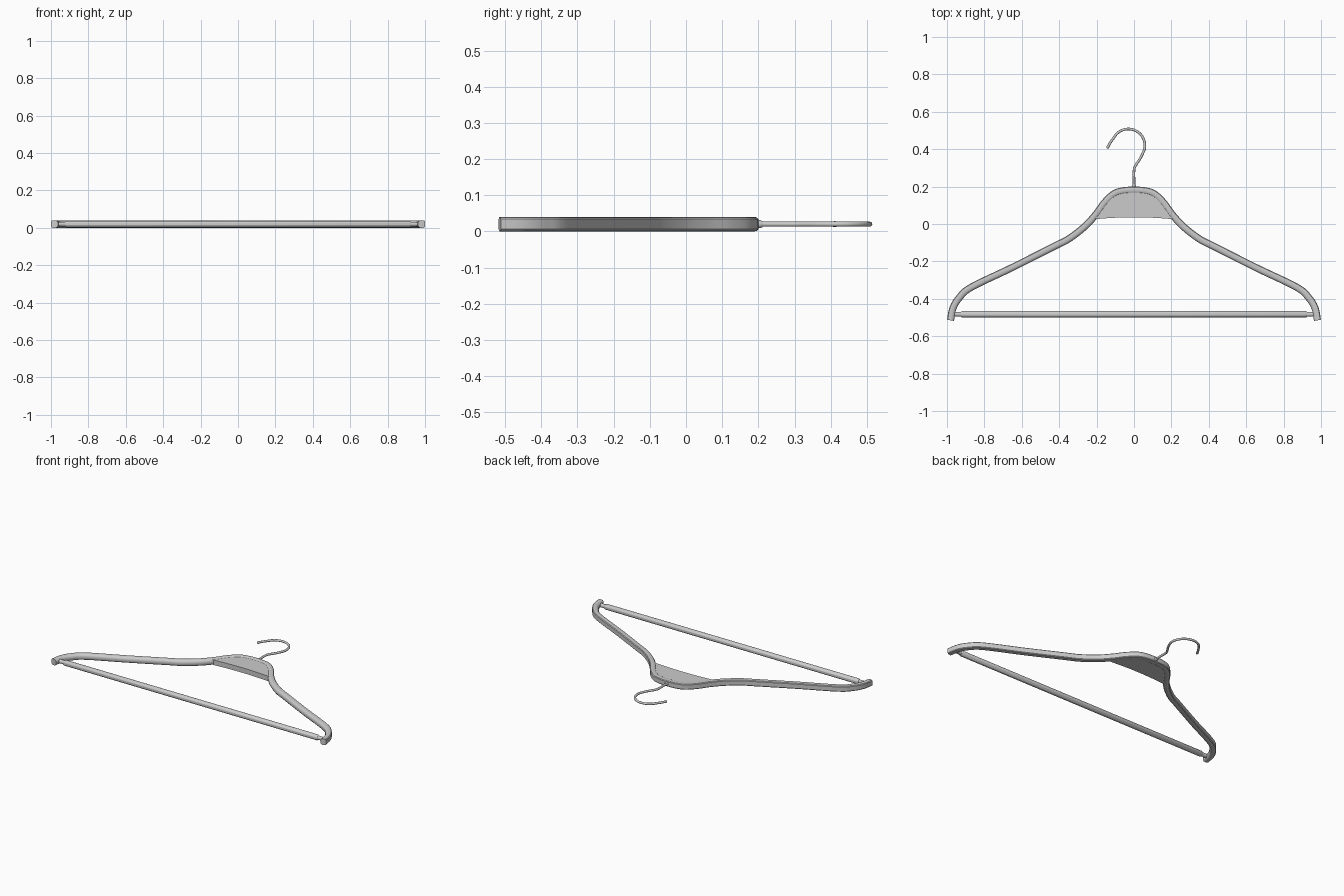
import bpy, bmesh, math
from mathutils import Vector

if "Cube" in bpy.data.objects:
    bpy.data.objects.remove(bpy.data.objects["Cube"])

Z = 0.02  # mid height of the whole hanger


def spline(pts, n=6):
    """Smooth Catmull-Rom path through 2D points."""
    p = [Vector(q) for q in pts]
    p = [2 * p[0] - p[1]] + p + [2 * p[-1] - p[-2]]
    out = []
    for i in range(1, len(p) - 2):
        a, b, c, d = p[i - 1:i + 3]
        for k in range(n):
            t = k / n
            out.append(0.5 * (2 * b + (c - a) * t + (2 * a - 5 * b + 4 * c - d) * t * t
                              + (3 * b - a - 3 * c + d) * t ** 3))
    return out + [p[-2]]


def finish(name, bm, angle=35):
    bmesh.ops.recalc_face_normals(bm, faces=bm.faces)
    me = bpy.data.meshes.new(name)
    bm.to_mesh(me)
    bm.free()
    ob = bpy.data.objects.new(name, me)
    bpy.context.collection.objects.link(ob)
    bpy.context.view_layer.objects.active = ob
    ob.select_set(True)
    bpy.ops.object.shade_smooth_by_angle(angle=math.radians(angle))
    ob.select_set(False)
    return ob


def sweep(name, path, section, scales=None):
    """Sweep a closed (sideways, up) section along a flat path."""
    bm = bmesh.new()
    rings = []
    for i, p in enumerate(path):
        t = (path[min(i + 1, len(path) - 1)] - path[max(i - 1, 0)]).normalized()
        side = Vector((-t.y, t.x))
        s = scales[i] if scales else 1
        rings.append([bm.verts.new((p.x + side.x * u * s, p.y + side.y * u * s, Z + v * s))
                      for u, v in section])
    n = len(section)
    for a, b in zip(rings, rings[1:]):
        for j in range(n):
            bm.faces.new((a[j], a[(j + 1) % n], b[(j + 1) % n], b[j]))
    bm.faces.new(rings[0])
    bm.faces.new(rings[-1])
    return finish(name, bm)


def circle(r, n):
    return [(r * math.cos(2 * math.pi * k / n), r * math.sin(2 * math.pi * k / n))
            for k in range(n)]


# shoulder frame: one rounded band running tip to tip (outer side is +u)
half = [(0.06, 0.177), (0.108, 0.161), (0.157, 0.115), (0.205, 0.05), (0.265, -0.015),
        (0.35, -0.08), (0.43, -0.121), (0.65, -0.232), (0.87, -0.338), (0.935, -0.395),
        (0.968, -0.45), (0.981, -0.515)]
frame_path = spline([(-x, y) for x, y in reversed(half)] + [(0, 0.181)] + half)
band = [(0.019, -0.014), (0.019, 0.014), (0.015, 0.0185), (0.008, 0.02), (-0.006, 0.02),
        (-0.014, 0.016), (-0.019, 0.008), (-0.019, -0.008), (-0.014, -0.016),
        (-0.006, -0.02), (0.008, -0.02), (0.015, -0.0185)]
sweep("shoulder_frame", frame_path, band)

# neck plate: fills the hump, with a gently arched lower edge
bm = bmesh.new()
edge = [p for p in frame_path if p.y > 0.028]
x0 = edge[-1].x
edge += [Vector((x, 0.036 - 0.012 * (x / x0) ** 2))
         for x in [x0 * (1 - k / 6) for k in range(1, 12)]]
face = bm.faces.new([bm.verts.new((p.x, p.y, Z - 0.0165)) for p in edge])
ext = bmesh.ops.extrude_face_region(bm, geom=[face])
bmesh.ops.translate(bm, vec=(0, 0, 0.033),
                    verts=[v for v in ext["geom"] if isinstance(v, bmesh.types.BMVert)])
finish("neck_plate", bm)

# trouser bar: fluted rod with narrower pegs at both ends
flutes = 32
fluted = []
for k in range(flutes):
    r = 0.0178 if k % 4 else 0.0163
    a = 2 * math.pi * k / flutes
    fluted.append((r * math.cos(a), r * math.sin(a)))
bar_x = [-0.925, -0.918, 0.918, 0.925]
sweep("trouser_bar", [Vector((x, -0.483)) for x in bar_x], fluted, [0.8, 1, 1, 0.8])
for s, side in ((-1, "left"), (1, "right")):
    sweep("bar_peg_" + side, [Vector((s * x, -0.483)) for x in (0.915, 0.975)],
          circle(0.0125, 20))

# wire hook: straight stem, kink, then a round arc ending at the left
cx, cy, r = -0.03, 0.42, 0.088
arc = [(cx + r * math.cos(math.radians(a)), cy + r * math.sin(math.radians(a)))
       for a in range(-15, 151, 15)]
hook_pts = [(0, 0.17), (0, 0.23), (0, 0.285), (0.008, 0.312), (0.034, 0.352)] + arc \
    + [(-0.126, 0.436), (-0.14, 0.41)]
sweep("hook", spline(hook_pts, 4), circle(0.007, 12))

# collar at the hook base
sweep("hook_collar", [Vector((0, y)) for y in (0.19, 0.205, 0.212)], circle(0.011, 16),
      [1, 1, 0.75])

# rounded hook tip
bm = bmesh.new()
bmesh.ops.create_uvsphere(bm, u_segments=12, v_segments=8, radius=0.0085)
bmesh.ops.translate(bm, vec=(-0.14, 0.411, Z), verts=bm.verts)
finish("hook_tip", bm)
